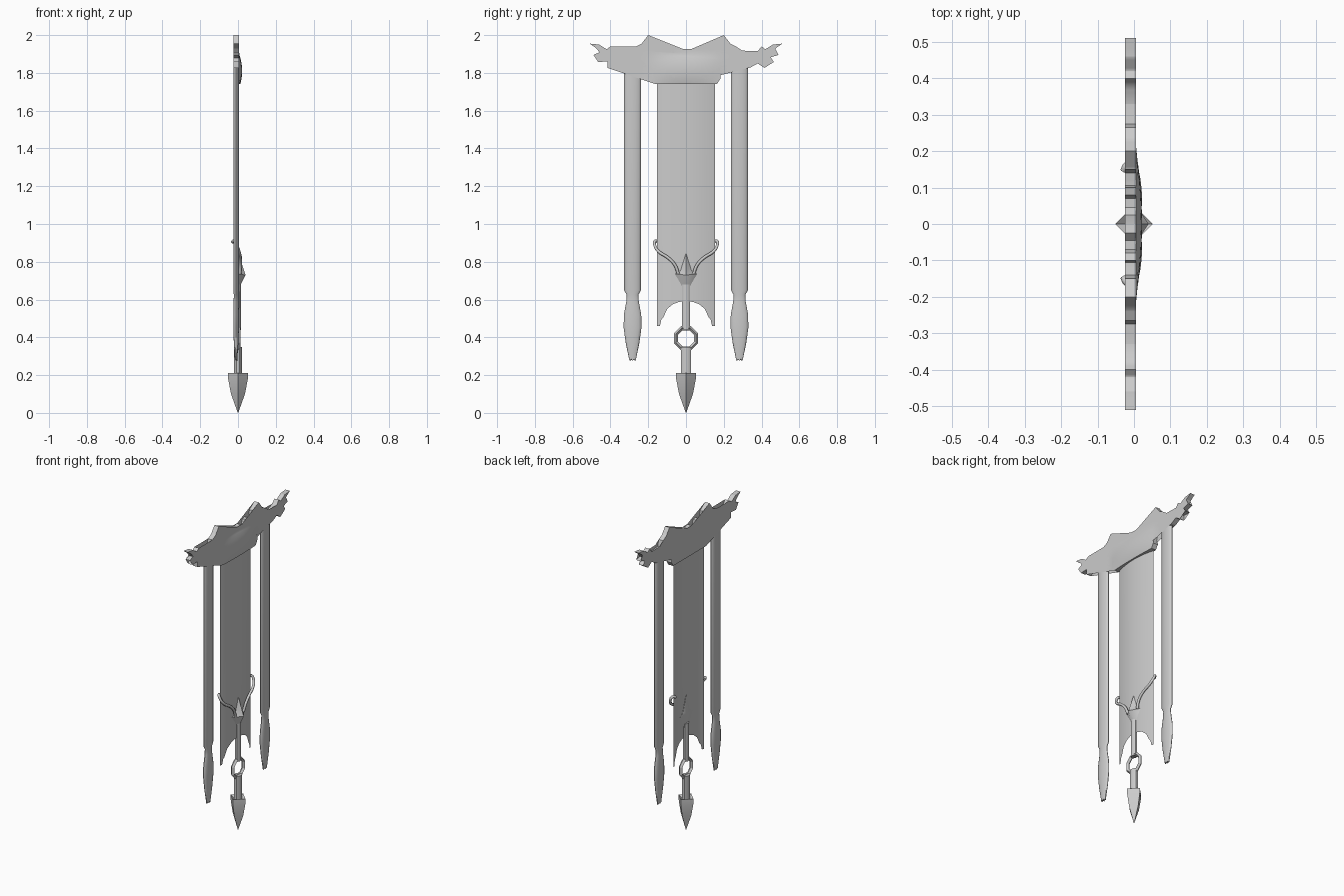
import bpy, bmesh, math
from mathutils import Vector

cube = bpy.data.objects.get("Cube")
if cube:
    bpy.data.objects.remove(cube)

grey = bpy.data.materials.new("plain_grey")
grey.use_nodes = True
grey.diffuse_color = (0.6, 0.6, 0.6, 1)
grey.node_tree.nodes["Principled BSDF"].inputs["Base Color"].default_value = (0.6, 0.6, 0.6, 1)


def finish(name, bm, angle=35, closed=True):
    if closed:
        bmesh.ops.recalc_face_normals(bm, faces=bm.faces)
    mesh = bpy.data.meshes.new(name)
    bm.to_mesh(mesh)
    bm.free()
    obj = bpy.data.objects.new(name, mesh)
    bpy.context.collection.objects.link(obj)
    mesh.materials.append(grey)
    bpy.ops.object.select_all(action='DESELECT')
    obj.select_set(True)
    bpy.context.view_layer.objects.active = obj
    bpy.ops.object.shade_smooth_by_angle(angle=math.radians(angle))
    return obj


def loft(name, rings, angle=35):
    """Skin a list of equal-length vertex rings and cap both ends."""
    bm = bmesh.new()
    loops = [[bm.verts.new(p) for p in ring] for ring in rings]
    n = len(loops[0])
    for a, b in zip(loops, loops[1:]):
        for i in range(n):
            bm.faces.new((a[i], a[(i + 1) % n], b[(i + 1) % n], b[i]))
    bm.faces.new(loops[0])
    bm.faces.new(loops[-1])
    return finish(name, bm, angle)


def ellipse(cx, cy, z, rx, ry, n, turn=0.0):
    return [(cx + rx * math.cos(turn + math.tau * i / n),
             cy + ry * math.sin(turn + math.tau * i / n), z) for i in range(n)]


# Winged crest with clawed tips
half = [(0, 1.92), (.025, 1.925), (.045, 1.905), (.07, 1.905), (.08, 1.935), (.1, 1.94),
        (.105, 1.91), (.14, 1.915), (.15, 1.965), (.2, 2), (.235, 1.955), (.265, 1.94),
        (.275, 1.9), (.33, 1.895), (.38, 1.915), (.4, 1.94), (.42, 1.925), (.46, 1.95),
        (.51, 1.955), (.475, 1.93), (.455, 1.905), (.49, 1.895), (.44, 1.88), (.465, 1.858),
        (.415, 1.86), (.415, 1.826), (.38, 1.85), (.34, 1.828), (.24, 1.828), (.21, 1.842),
        (.18, 1.83), (.172, 1.8), (.182, 1.77), (.165, 1.742), (0, 1.742)]
outline = half + [(-y, z) for y, z in half[-2:0:-1]]
bm = bmesh.new()
bm.faces.new([bm.verts.new((-.025, y, z)) for y, z in outline])
bmesh.ops.triangulate(bm, faces=bm.faces)
for axis, start, step, count in ((1, -.48, .03, 33), (2, 1.75, .02, 12)):
    normal = Vector((0, 1, 0)) if axis == 1 else Vector((0, 0, 1))
    for i in range(count):
        bmesh.ops.bisect_plane(bm, geom=bm.verts[:] + bm.edges[:] + bm.faces[:],
                               plane_co=normal * (start + step * i), plane_no=normal)
front = bmesh.ops.extrude_face_region(bm, geom=bm.faces[:])["geom"]
for v in front:
    if isinstance(v, bmesh.types.BMVert):
        y, z = v.co.y, v.co.z
        across = max(0, 1 - (y / .2) ** 2)
        swell = max(0, 1 - ((z - 1.81) / .09) ** 2)
        v.co.x = .006 + .016 * across * swell
finish("crest", bm, 40)

# Banner cloth: a gently bowed sheet with an arched, torn lower edge
hem = [(0, .59), (.035, .588), (.07, .575), (.1, .55), (.12, .505), (.13, .495),
       (.138, .46), (.153, .46)]
edge = [(-y, z) for y, z in hem[:0:-1]] + hem
bm = bmesh.new()
rows = []
for z_top in (True, False):
    rows.append([bm.verts.new((.003 - .022 * (y / .153) ** 2, y, 1.78 if z_top else z))
                 for y, z in edge])
for i in range(len(edge) - 1):
    bm.faces.new((rows[1][i], rows[1][i + 1], rows[0][i + 1], rows[0][i]))
finish("banner_cloth", bm, closed=False)

# Hanging side streamers with leaf-shaped, notched ends
profile = [(1.85, .045, .015), (.65, .045, .015), (.625, .031, .012), (.59, .033, .013),
           (.52, .046, .015), (.45, .047, .015), (.37, .036, .012), (.29, .018, .006)]
for side, label in ((1, "left"), (-1, "right")):
    rings = [ellipse(-.01, side * .283, z, rx, ry, 16) for z, ry, rx in profile]
    tip = [(x, y, .29 - .015 * abs(math.cos(3 * math.asin(
        max(-1, min(1, (y - side * .283) / .018)))))) for x, y, z in rings[-1]]
    loft(label + "_streamer", rings[:-1] + [tip])

# Faceted diamond clasp on the cloth
rim = [(0, .86), (.022, .79), (.032, .755), (.062, .735), (.05, .715), (.02, .655), (0, .645)]
rim += [(-y, z) for y, z in rim[-2:0:-1]]
bm = bmesh.new()
ring = [bm.verts.new((-.002, y, z)) for y, z in rim]
peak = bm.verts.new((.04, 0, .73))
back = bm.verts.new((-.012, 0, .74))
for i, v in enumerate(ring):
    after = ring[(i + 1) % len(ring)]
    bm.faces.new((v, after, peak))
    bm.faces.new((after, v, back))
finish("clasp", bm, 30)

# Curved hooks that wrap behind the cloth edges
path = [(.01, .04, .735), (.014, .06, .785), (.012, .1, .825), (.006, .14, .85),
        (-.004, .163, .88), (-.02, .163, .91), (-.03, .145, .905)]
for side, label in ((1, "left"), (-1, "right")):
    curve = bpy.data.curves.new(label + "_hook", 'CURVE')
    curve.dimensions = '3D'
    curve.bevel_depth = .01
    curve.bevel_resolution = 1
    curve.use_fill_caps = True
    curve.resolution_u = 4
    spline = curve.splines.new('BEZIER')
    spline.bezier_points.add(len(path) - 1)
    for point, (x, y, z) in zip(spline.bezier_points, path):
        point.co = (x, side * y, z)
        point.handle_left_type = point.handle_right_type = 'AUTO'
        point.radius = .85
    curve.materials.append(grey)
    bpy.context.collection.objects.link(bpy.data.objects.new(label + "_hook", curve))

# Upper and lower hanger bars
for name, top, bottom, rx, ry in (("upper_hanger", .68, .44, .017, .022),
                                  ("lower_hanger", .35, .18, .023, .029)):
    loft(name, [ellipse(0, 0, z, rx, ry, 8, math.pi / 8) for z in (bottom, top)], 50)

# Octagonal chain ring
bm = bmesh.new()
sections = []
for i in range(8):
    a = math.tau * (i + .5) / 8
    sections.append([bm.verts.new((x, r * math.cos(a), .395 + r * math.sin(a)))
                     for r, x in ((.046, 0), (.058, .012), (.069, 0), (.058, -.012))])
for i in range(8):
    a, b = sections[i], sections[(i + 1) % 8]
    for j in range(4):
        bm.faces.new((a[j], a[(j + 1) % 4], b[(j + 1) % 4], b[j]))
finish("chain_ring", bm, 20)

# Four-sided spike pendant
loft("spike_pendant", [ellipse(0, 0, z, r, r, 4) for z, r in
                       ((0.0, .001), (.1, .037), (.18, .052), (.21, .052), (.195, .025))], 20)
